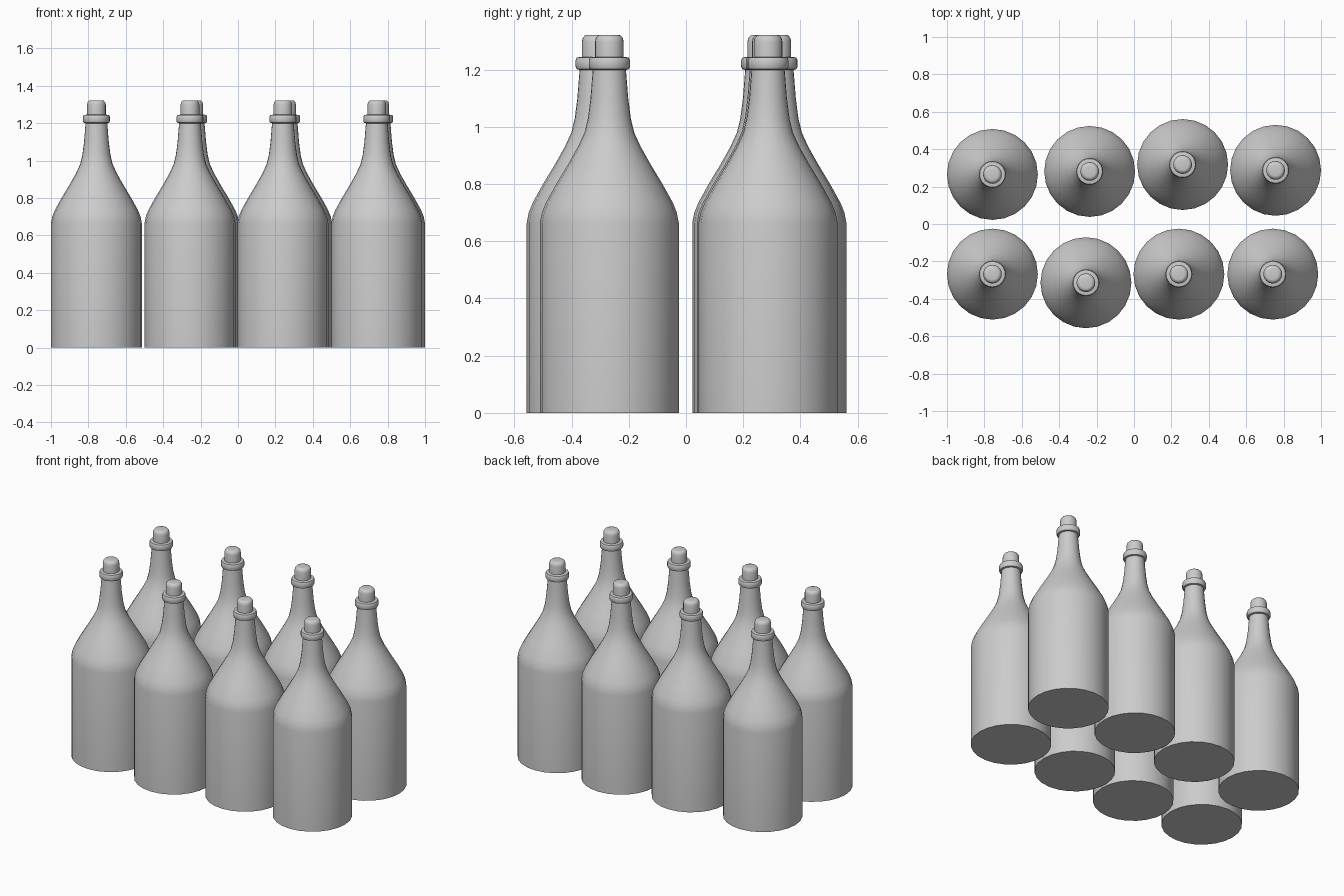
import bpy, bmesh, math

if "Cube" in bpy.data.objects:
    bpy.data.objects.remove(bpy.data.objects["Cube"])

SIDES = 24

# Half-profiles as (radius, height)
GLASS = [(0.243, 0.0), (0.243, 0.664), (0.236, 0.70), (0.222, 0.735),
         (0.186, 0.80), (0.145, 0.868), (0.110, 0.93), (0.087, 0.98),
         (0.075, 1.03), (0.066, 1.10), (0.058, 1.20)]
LIP = [(0.058, 1.199), (0.068, 1.202), (0.072, 1.210), (0.072, 1.233),
       (0.068, 1.242), (0.055, 1.245)]
CORK = [(0.050, 1.235), (0.050, 1.298), (0.047, 1.311), (0.039, 1.320),
        (0.030, 1.322)]


def lathe(name, profile):
    """Turn a profile around z into a capped mesh."""
    bm = bmesh.new()
    rings = [[bm.verts.new((r * math.cos(2 * math.pi * i / SIDES),
                            r * math.sin(2 * math.pi * i / SIDES), z))
              for i in range(SIDES)] for r, z in profile]
    for low, high in zip(rings, rings[1:]):
        for i in range(SIDES):
            j = (i + 1) % SIDES
            bm.faces.new((low[i], low[j], high[j], high[i]))
    bm.faces.new(rings[0][::-1])
    bm.faces.new(rings[-1])
    mesh = bpy.data.meshes.new(name)
    bm.to_mesh(mesh)
    bm.free()
    mesh.shade_smooth()
    mesh.set_sharp_from_angle(angle=math.radians(40))
    return mesh


parts = {"bottle": lathe("bottle", GLASS),
         "lip": lathe("lip", LIP),
         "cork": lathe("cork", CORK)}

# Back row, then front row, slightly uneven spacing
spots = [(-0.757, 0.265), (-0.237, 0.281), (0.26, 0.318), (0.757, 0.287),
         (-0.757, -0.268), (-0.257, -0.314), (0.24, -0.268), (0.742, -0.268)]

for n, (x, y) in enumerate(spots, 1):
    for part, mesh in parts.items():
        ob = bpy.data.objects.new(f"{part}_{n}", mesh)
        ob.location = (x, y, 0)
        bpy.context.collection.objects.link(ob)
